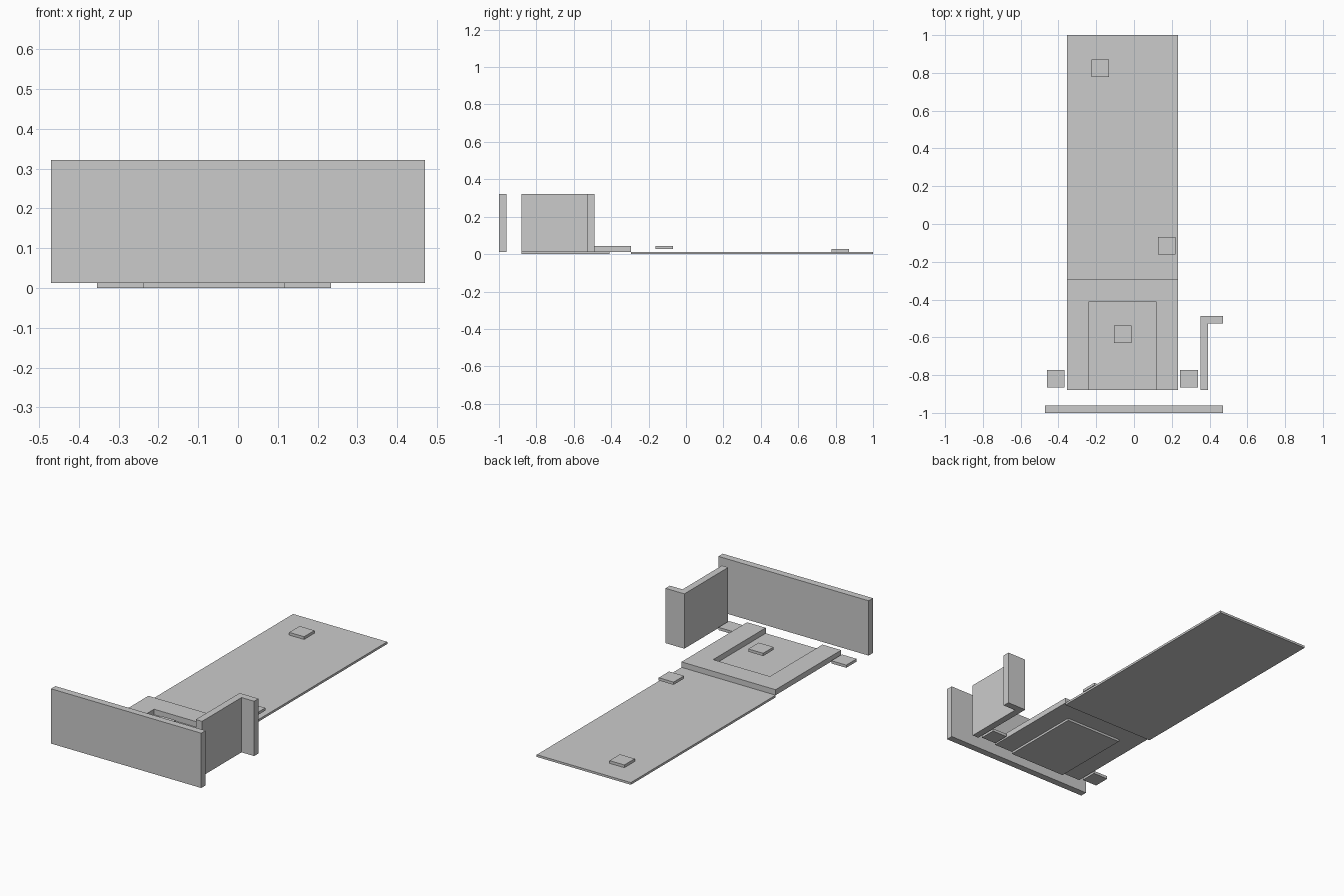
import bpy
import bmesh

if "Cube" in bpy.data.objects:
    bpy.data.objects.remove(bpy.data.objects["Cube"])

grey = bpy.data.materials.new("light_grey")
grey.diffuse_color = (0.6, 0.6, 0.6, 1)
grey.use_nodes = True
grey.node_tree.nodes["Principled BSDF"].inputs["Base Color"].default_value = grey.diffuse_color


def slab(name, outline, z0, z1):
    """Extrude a counter-clockwise plan outline from z0 to z1."""
    bm = bmesh.new()
    base = bm.faces.new([bm.verts.new((x, y, z0)) for x, y in outline])
    top = bmesh.ops.extrude_face_region(bm, geom=[base], use_keep_orig=True)
    for v in top["geom"]:
        if isinstance(v, bmesh.types.BMVert):
            v.co.z = z1
    bmesh.ops.recalc_face_normals(bm, faces=bm.faces[:])
    mesh = bpy.data.meshes.new(name)
    bm.to_mesh(mesh)
    bm.free()
    mesh.materials.append(grey)
    obj = bpy.data.objects.new(name, mesh)
    bpy.context.collection.objects.link(obj)
    return obj


def box(name, x0, x1, y0, y1, z0, z1):
    return slab(name, [(x0, y0), (x1, y0), (x1, y1), (x0, y1)], z0, z1)


FLOOR = 0.0125   # floor thickness
WALL = 0.3225    # wall top
LEFT, RIGHT = -0.355, 0.234
FRONT, STEP = -0.88, -0.294

# Floors
box("long_floor", LEFT, RIGHT, STEP, 1.0, 0, FLOOR)
box("sunken_floor", -0.238, 0.117, FRONT, -0.41, 0, FLOOR)

# Raised U-shaped platform, open at the front
slab("raised_platform",
     [(LEFT, FRONT), (-0.238, FRONT), (-0.238, -0.41), (0.117, -0.41),
      (0.117, FRONT), (RIGHT, FRONT), (RIGHT, STEP), (LEFT, STEP)],
     FLOOR, 0.0435)

# Walls
box("front_wall", -0.47, 0.47, -1.0, -0.961, FLOOR, WALL)
slab("corner_wall",
     [(0.352, FRONT), (0.391, FRONT), (0.391, -0.527), (0.47, -0.527),
      (0.47, -0.488), (0.352, -0.488)],
     FLOOR, WALL)

# Small square markers: centre x, centre y, base height
MARKERS = {
    "left_marker": (-0.415, -0.82, FLOOR),
    "right_marker": (0.291, -0.82, FLOOR),
    "platform_marker": (-0.06, -0.584, 0.0745),
    "middle_marker": (0.173, -0.116, 0.028),
    "back_marker": (-0.178, 0.825, FLOOR),
}
H = 0.0465
for name, (x, y, z) in MARKERS.items():
    box(name, x - H, x + H, y - H, y + H, z, z + 0.0155)
